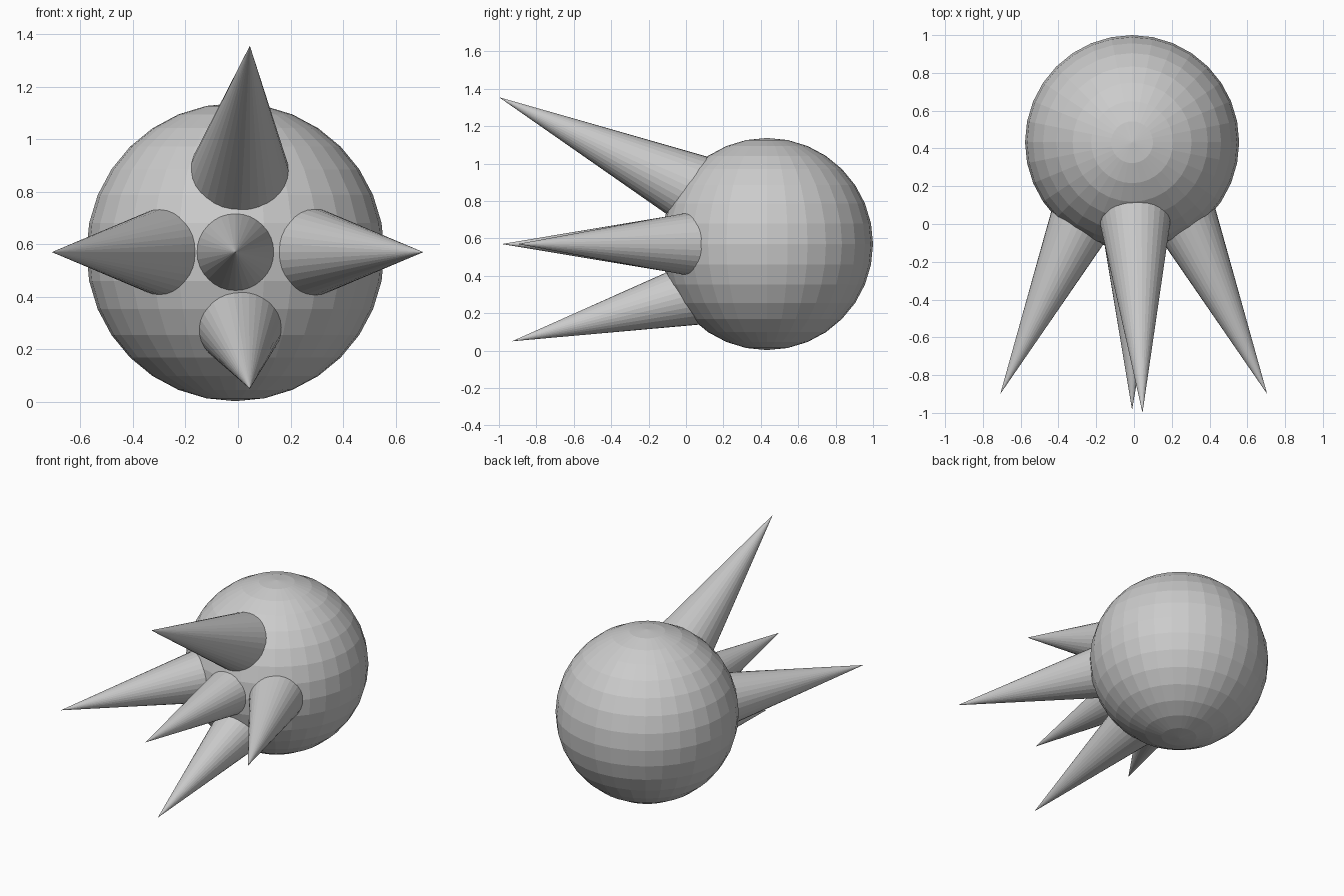
import bpy
from mathutils import Vector

cube = bpy.data.objects.get("Cube")
if cube:
    bpy.data.objects.remove(cube, do_unlink=True)

# Single plain grey material
grey = bpy.data.materials.new("plain grey")
grey.use_nodes = True
colour = (0.6, 0.6, 0.6, 1)
grey.diffuse_color = colour
grey.node_tree.nodes["Principled BSDF"].inputs["Base Color"].default_value = colour

SPIKE_LENGTH = 1.22
SPIKE_SLOPE = 0.167  # base radius per unit of length


def finish(name):
    obj = bpy.context.object
    obj.name = name
    obj.data.materials.append(grey)
    bpy.ops.object.shade_flat()
    return obj


def spike(name, tip, direction):
    """Cone with its point at tip, its base sunk along direction."""
    axis = Vector(direction).normalized()
    bpy.ops.mesh.primitive_cone_add(
        vertices=32, radius1=SPIKE_LENGTH * SPIKE_SLOPE, radius2=0,
        depth=SPIKE_LENGTH, location=Vector(tip) + axis * SPIKE_LENGTH / 2,
        rotation=(-axis).to_track_quat('Z', 'Y').to_euler())
    finish(name)


# Faceted ball
bpy.ops.mesh.primitive_uv_sphere_add(
    segments=32, ring_count=16, radius=0.567, location=(-0.01, 0.433, 0.57))
finish("ball")

# Spikes fanning out of the front
spike("centre_spike", (-0.01, -0.985, 0.57), (0, 1, 0))
spike("left_spike", (0.705, -0.9, 0.57), (-0.468, 1, 0))
spike("right_spike", (-0.708, -0.9, 0.57), (0.468, 1, 0))
spike("upper_spike", (0.045, -1.0, 1.355), (-0.038, 1, -0.475))
spike("lower_spike", (0.045, -0.93, 0.05), (-0.04, 1, 0.26))
